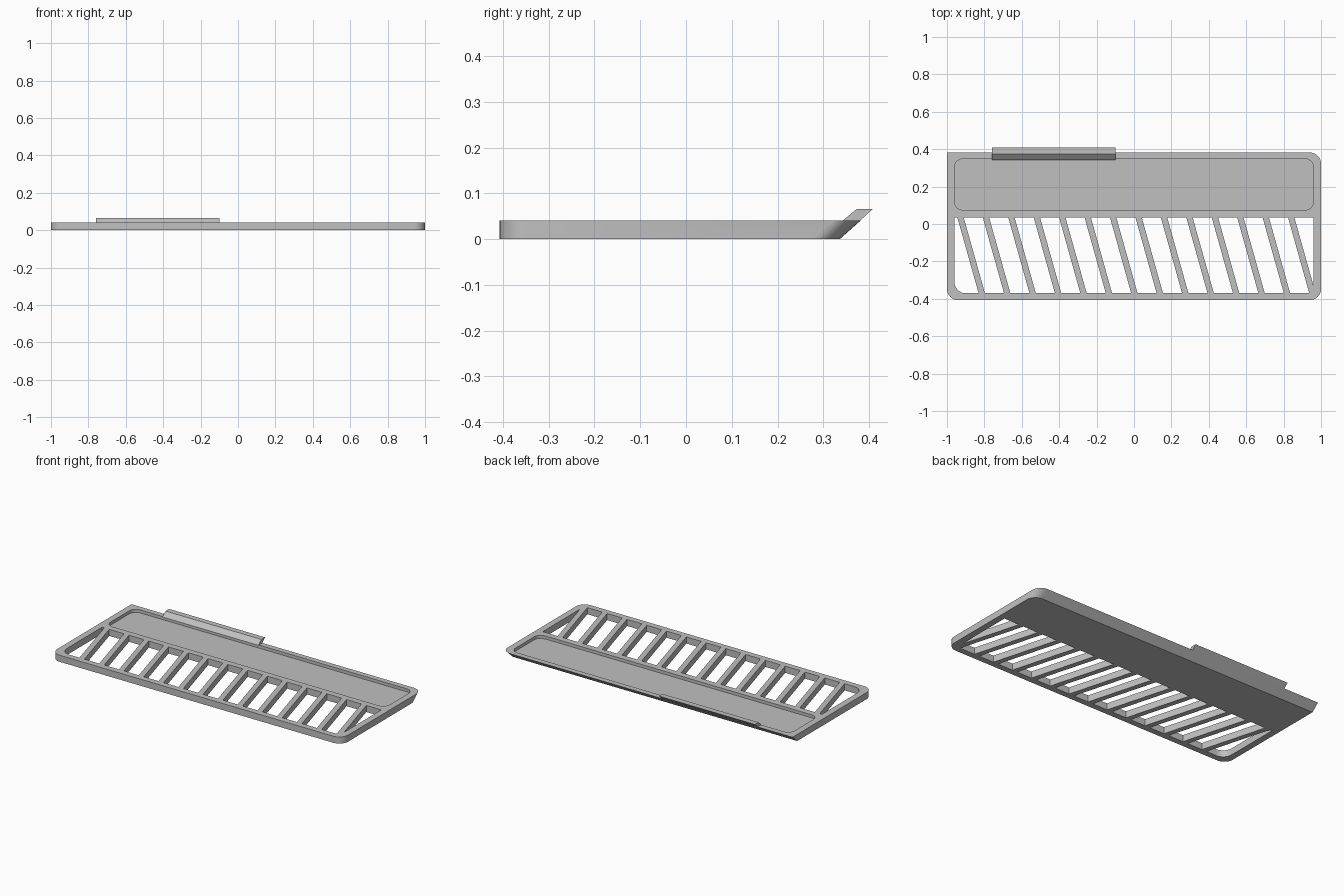
import bpy, bmesh, math

cube = bpy.data.objects.get("Cube")
if cube:
    bpy.data.objects.remove(cube, do_unlink=True)

THICK = 0.041
SLOPE = 0.046          # how far the rear face leans back over the thickness

grey = bpy.data.materials.new("light grey plastic")
grey.use_nodes = True
grey.diffuse_color = (0.53, 0.53, 0.53, 1)
grey.node_tree.nodes["Principled BSDF"].inputs["Base Color"].default_value = grey.diffuse_color


def rounded_rect(x0, x1, y0, y1, radii, steps=8):
    """Outline, counter-clockwise from front right; radii: FR, BR, BL, FL."""
    corners = [(x1, y0, -1, 1), (x1, y1, -1, -1), (x0, y1, 1, -1), (x0, y0, 1, 1)]
    points = []
    for i, ((x, y, sx, sy), r) in enumerate(zip(corners, radii)):
        if r == 0:
            points.append((x, y))
            continue
        for s in range(steps + 1):
            a = math.radians(90) * (i - 1 + s / steps)
            points.append((x + sx * r + r * math.cos(a), y + sy * r + r * math.sin(a)))
    return points


def prism(bm, lower, upper):
    """Closed solid between two matching loops."""
    a = [bm.verts.new(p) for p in lower]
    b = [bm.verts.new(p) for p in upper]
    bm.faces.new(a[::-1])
    bm.faces.new(b)
    for i in range(len(a)):
        j = (i + 1) % len(a)
        bm.faces.new((a[i], a[j], b[j], b[i]))


def make_object(name, loops):
    bm = bmesh.new()
    for lower, upper in loops:
        prism(bm, lower, upper)
    bmesh.ops.recalc_face_normals(bm, faces=bm.faces)
    mesh = bpy.data.meshes.new(name)
    bm.to_mesh(mesh)
    bm.free()
    mesh.materials.append(grey)
    obj = bpy.data.objects.new(name, mesh)
    bpy.context.collection.objects.link(obj)
    return obj


def at_height(points, z):
    return [(x, y, z) for x, y in points]


def activate(obj):
    bpy.ops.object.select_all(action='DESELECT')
    obj.select_set(True)
    bpy.context.view_layer.objects.active = obj


def subtract(target, cutter):
    mod = target.modifiers.new("cut", 'BOOLEAN')
    mod.operation = 'DIFFERENCE'
    mod.solver = 'EXACT'
    mod.object = cutter
    activate(target)
    bpy.ops.object.modifier_apply(modifier=mod.name)
    bpy.data.objects.remove(cutter, do_unlink=True)


# Plate: three rounded corners, one square, with a rear edge that leans outward
outline = rounded_rect(-1, 1, -0.407, 0.382, (0.06, 0.06, 0, 0.06))
bottom = [(x, y - SLOPE if y > 0.2 else y, 0) for x, y in outline]
plate = make_object("vent_plate", [(bottom, at_height(outline, THICK))])

# Shallow tray along the rear half
tray = rounded_rect(-0.96, 0.96, 0.075, 0.348, (0.045,) * 4)
subtract(plate, make_object("tray_cutter", [(at_height(tray, 0.022), at_height(tray, 0.1))]))

# Grille opening, with slanted bars left standing
window = rounded_rect(-0.96, 0.96, -0.37, 0.036, (0, 0, 0, 0.06))
opening = make_object("grille_cutter", [(at_height(window, -0.05), at_height(window, 0.1))])
bars = []
lean, half, over = 0.28, 0.017, 0.05
for i in range(14):
    x_front = -0.814 + 0.136 * i
    y0, y1 = -0.37 - over, 0.036 + over
    xa, xb = x_front + lean * over, x_front - lean * (0.406 + over)
    foot = [(xa - half, y0), (xa + half, y0), (xb + half, y1), (xb - half, y1)]
    bars.append((at_height(foot, -0.1), at_height(foot, 0.15)))
subtract(opening, make_object("bar_cutter", bars))
subtract(plate, opening)
activate(plate)
bpy.ops.object.shade_smooth_by_angle(angle=math.radians(30))

# Leaning catch tab, flush with the sloped rear edge
profile = [(0.343, THICK), (0.381, THICK), (0.408, 0.066), (0.373, 0.066)]
make_object("catch_tab", [([(-0.76, y, z) for y, z in profile],
                           [(-0.10, y, z) for y, z in profile])])
